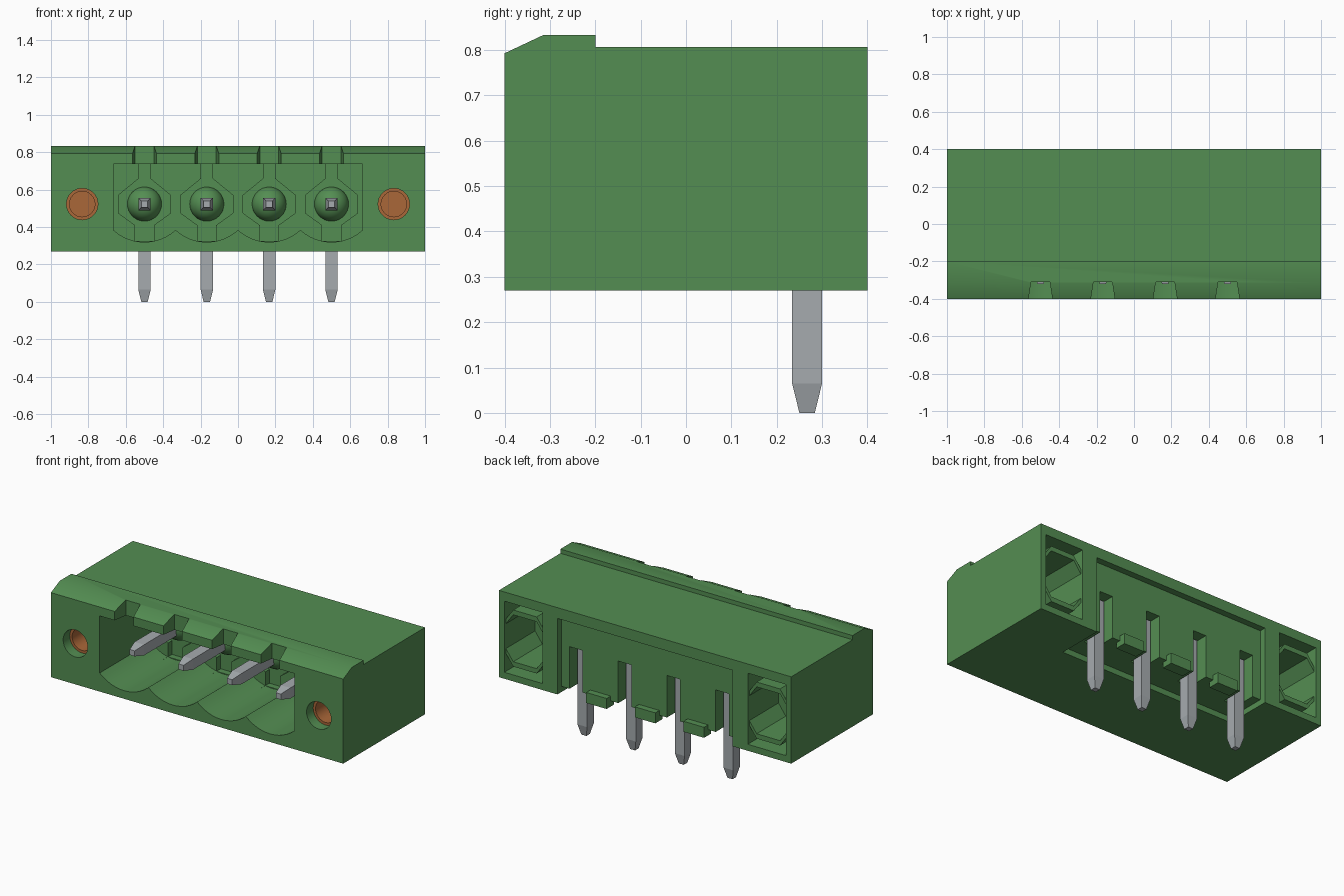
import bpy, bmesh, math
from mathutils import Vector

cube = bpy.data.objects.get("Cube")
if cube:
    bpy.data.objects.remove(cube)


def material(name, rgb):
    m = bpy.data.materials.new(name)
    m.use_nodes = True
    m.diffuse_color = (*rgb, 1)
    m.node_tree.nodes["Principled BSDF"].inputs["Base Color"].default_value = (*rgb, 1)
    return m


GREEN = material("green plastic", (0.088, 0.27, 0.085))
STEEL = material("tinned metal", (0.38, 0.41, 0.43))
COPPER = material("copper insert", (0.40, 0.135, 0.04))

PIN_X = [-0.5, -1 / 6, 1 / 6, 0.5]
PIN_Z = 0.523
PIN_HALF = 0.033


def finish(bm, name, mat):
    bmesh.ops.recalc_face_normals(bm, faces=bm.faces)
    mesh = bpy.data.meshes.new(name)
    bm.to_mesh(mesh)
    bm.free()
    mesh.materials.append(mat)
    ob = bpy.data.objects.new(name, mesh)
    bpy.context.collection.objects.link(ob)
    return ob


def loft(bm, rings):
    """Skin a list of equal point rings and cap both ends."""
    loops = [[bm.verts.new(p) for p in ring] for ring in rings]
    n = len(loops[0])
    for a, b in zip(loops, loops[1:]):
        for i in range(n):
            j = (i + 1) % n
            bm.faces.new((a[i], a[j], b[j], b[i]))
    bm.faces.new(loops[0])
    bm.faces.new(loops[-1])


def prism_y(name, xz, y0, y1, mat=GREEN):
    bm = bmesh.new()
    loft(bm, [[(x, y, z) for x, z in xz] for y in (y0, y1)])
    return finish(bm, name, mat)


def box(name, x0, x1, y0, y1, z0, z1):
    return prism_y(name, [(x0, z0), (x1, z0), (x1, z1), (x0, z1)], y0, y1)


def circle(x, z, r, n=32):
    return [(x + r * math.cos(2 * math.pi * i / n), z + r * math.sin(2 * math.pi * i / n))
            for i in range(n)]


def smooth(ob):
    bpy.ops.object.select_all(action='DESELECT')
    ob.select_set(True)
    bpy.context.view_layer.objects.active = ob
    bpy.ops.object.shade_smooth_by_angle(angle=math.radians(30))


def cut(ob, cutter):
    mod = ob.modifiers.new("cut", 'BOOLEAN')
    mod.operation = 'DIFFERENCE'
    mod.solver = 'EXACT'
    mod.object = cutter
    bpy.ops.object.select_all(action='DESELECT')
    bpy.context.view_layer.objects.active = ob
    ob.select_set(True)
    bpy.ops.object.modifier_apply(modifier=mod.name)
    bpy.data.objects.remove(cutter)


# Housing block with a raised, chamfered lip along the front
bm = bmesh.new()
side = [(-0.4, 0.27), (0.4, 0.27), (0.4, 0.807), (-0.2, 0.807),
        (-0.2, 0.833), (-0.315, 0.833), (-0.4, 0.793)]
loft(bm, [[(x, y, z) for y, z in side] for x in (-1, 1)])
housing = finish(bm, "housing", GREEN)

# Front cavity with a scalloped floor, one arc per pin
radius, arc_z = 0.247, 0.567
spread = math.asin((1 / 6) / radius)
outline = []
for px in PIN_X:
    for i in range(13):
        if i == 0 and outline:
            continue
        a = spread * (i / 6 - 1)
        outline.append((px + radius * math.sin(a), arc_z - radius * math.cos(a)))
outline += [(2 / 3, 0.738), (-2 / 3, 0.738)]
cut(housing, prism_y("cavity_cutter", outline, -0.5, 0.1))

for px in PIN_X:
    # Tapered coding notch through the lip
    bm = bmesh.new()
    loft(bm, [[(px - w, y, z), (px + w, y, z), (px + v, -0.31, z), (px - v, -0.31, z)]
              for z in (0.70, 0.9) for w, v, y in [(0.067, 0.05, -0.42)]])
    cut(housing, finish(bm, "notch_cutter", GREEN))
    # Keyhole recess in the rear wall of the cavity
    half = [(0.03, 0.737), (0.03, 0.66), (0.14, 0.57), (0.14, 0.475), (0.05, 0.41), (0.05, 0.325)]
    key = [(px + x, z) for x, z in half] + [(px - x, z) for x, z in reversed(half)]
    cut(housing, prism_y("keyhole_cutter", key, 0.05, 0.14))

# Shallow recess on the back, open clearance below it and a slot for each pin
cut(housing, box("back_recess_cutter", -0.6, 0.6, 0.36, 0.5, 0.2, 0.74))
cut(housing, box("underside_cutter", -0.6, 0.6, 0.11, 0.45, 0.2, 0.305))
for px in PIN_X:
    cut(housing, box("slot_cutter", px - 0.045, px + 0.045, 0.225, 0.45, 0.25, 0.565))

# Flange ends: screw hole in front, rectangular nut pocket behind
for s in (-1, 1):
    cx = s * 0.833
    cut(housing, prism_y("hole_cutter", circle(cx, PIN_Z, 0.084), -0.5, -0.05))
    cut(housing, box("pocket_cutter", cx - 0.13, cx + 0.13, 0.1, 0.5, 0.31, 0.75))
smooth(housing)

for s, label in ((-1, "right"), (1, "left")):
    cx = s * 0.833
    # Thin bent walls that hold the nut inside the pocket
    for up, where in ((1, "upper"), (-1, "lower")):
        arch = [(-0.135, 0.10), (-0.08, 0.175), (0.08, 0.175), (0.135, 0.10)]
        wall = arch + [(x, z - 0.03) for x, z in reversed(arch)]
        prism_y(f"{label}_{where}_nut_wall",
                [(cx + x, PIN_Z + 0.005 + up * z) for x, z in wall], 0.09, 0.385)
    # Blind threaded insert
    insert = prism_y(f"{label}_insert", circle(cx, PIN_Z, 0.0845), -0.335, -0.04, COPPER)
    cut(insert, prism_y("bore_cutter", circle(cx, PIN_Z, 0.068), -0.5, -0.08, COPPER))
    smooth(insert)

# Small feet between the pins at the back
for i in range(3):
    fx = (i - 1) / 3
    box(f"back_foot_{i + 1}", fx - 0.07, fx + 0.07, 0.33, 0.4, 0.27, 0.335)

# Right-angle pins and the domed collars they come out of
CORNERS = [(-1, -1), (1, -1), (1, 1), (-1, 1)]
for i, px in enumerate(PIN_X):
    bm = bmesh.new()
    loft(bm, [[(px + a * h, 0.267 + b * h, z) for a, b in CORNERS]
              for z, h in ((0.556, PIN_HALF), (0.065, PIN_HALF), (0, 0.017))])
    loft(bm, [[(px + a * h, y, PIN_Z + b * h) for a, b in CORNERS]
              for y, h in ((0.25, PIN_HALF), (-0.25, PIN_HALF), (-0.32, 0.017))])
    finish(bm, f"pin_{i + 1}", STEEL)

    bm = bmesh.new()
    rings = []
    for k in range(8):
        a = math.radians(11 * k)
        rings.append([(x, 0.145 - 0.09 * math.sin(a), z)
                      for x, z in circle(px, PIN_Z, 0.092 * math.cos(a))])
    loft(bm, rings)
    smooth(finish(bm, f"pin_collar_{i + 1}", GREEN))
